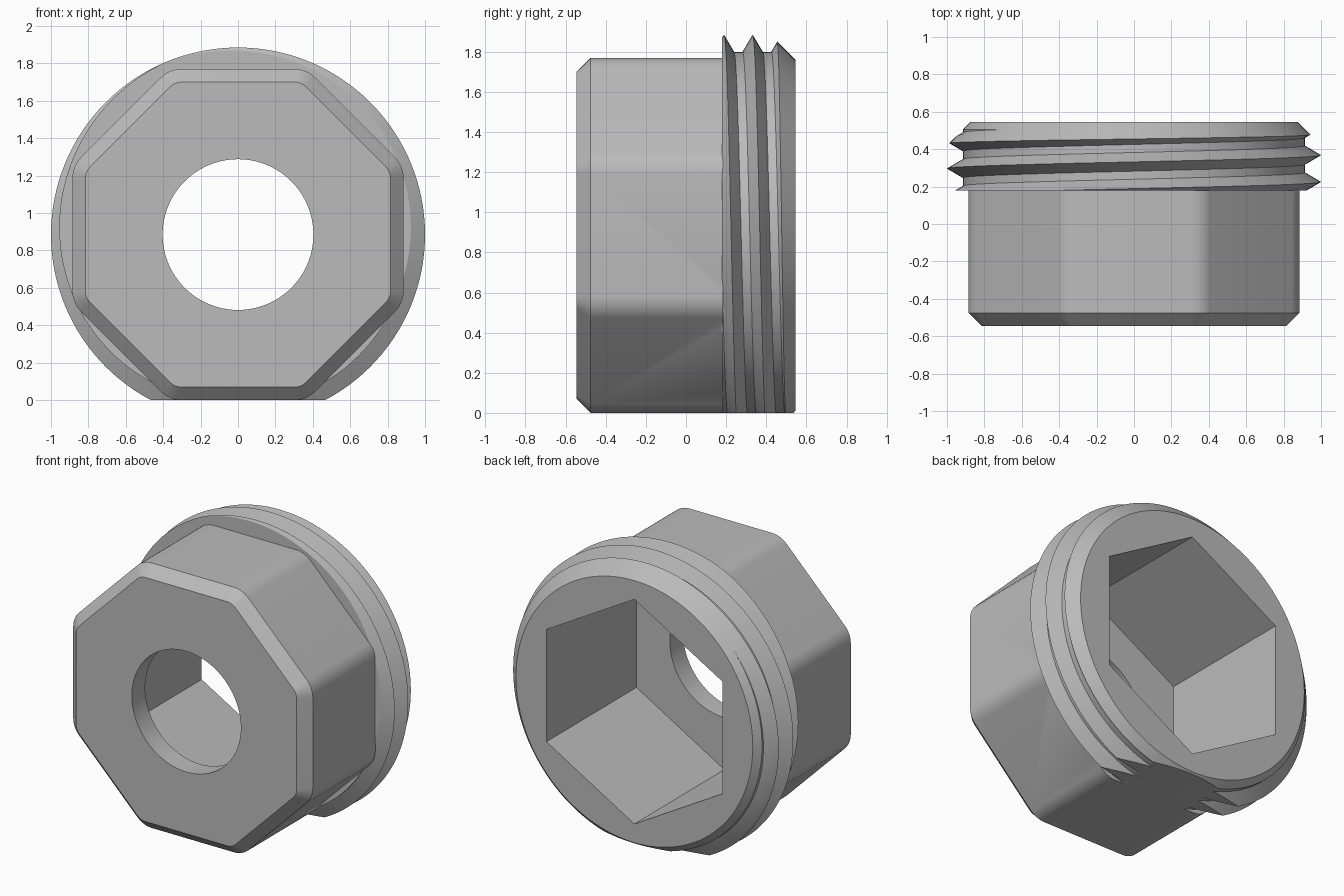
import bpy
import bmesh
from math import cos, sin, pi, radians

CENTRE = 0.885            # height of the axis
FRONT, BACK = -0.545, 0.545
COLLAR = 0.18             # where the threaded collar begins
PITCH, MAJOR, MINOR = 0.143, 1.0, 0.915
SEGMENTS = 128

old = bpy.data.objects.get("Cube")
if old:
    bpy.data.objects.remove(old, do_unlink=True)

steel = bpy.data.materials.new("grey steel")
steel.use_nodes = True
grey = (0.5, 0.5, 0.5, 1)
steel.diffuse_color = grey
steel.node_tree.nodes["Principled BSDF"].inputs["Base Color"].default_value = grey


def polar(radius, angle, y):
    return (radius * cos(angle), y, CENTRE + radius * sin(angle))


def ring(radius, y, sides=SEGMENTS, turn=0.0):
    return [polar(radius, turn + 2 * pi * i / sides, y) for i in range(sides)]


def rounded_octagon(apothem, corner, y, steps=6):
    points = []
    for k in range(8):
        mx, _, mz = polar((apothem - corner) / cos(pi / 8), pi / 8 + k * pi / 4, y)
        for s in range(steps + 1):
            a = (k + s / steps) * pi / 4
            points.append((mx + corner * cos(a), y, mz + corner * sin(a)))
    return points


def make_object(name, bm):
    bmesh.ops.recalc_face_normals(bm, faces=bm.faces)
    mesh = bpy.data.meshes.new(name)
    bm.to_mesh(mesh)
    bm.free()
    mesh.materials.append(steel)
    obj = bpy.data.objects.new(name, mesh)
    bpy.context.collection.objects.link(obj)
    return obj


def loft(rings):
    bm = bmesh.new()
    loops = [[bm.verts.new(p) for p in r] for r in rings]
    for a, b in zip(loops, loops[1:]):
        for i in range(len(a)):
            j = (i + 1) % len(a)
            bm.faces.new((a[i], a[j], b[j], b[i]))
    bm.faces.new(loops[0])
    bm.faces.new(loops[-1])
    return bm


def combine(target, tool, operation):
    mod = target.modifiers.new(operation.lower(), 'BOOLEAN')
    mod.operation = operation
    mod.solver = 'EXACT'
    mod.object = tool
    bpy.context.view_layer.objects.active = target
    bpy.ops.object.modifier_apply(modifier=mod.name)
    bpy.data.objects.remove(tool, do_unlink=True)


def helical_thread(turns=6):
    # one V ridge and a flat root per turn, swept along a helix
    bm = bmesh.new()
    start = 0.368 - 3 * PITCH
    profile = ((MAJOR, 0.0), (MINOR, 0.05), (MINOR, 0.093))
    total = turns * SEGMENTS
    last = total - SEGMENTS
    grid = {}
    for i in range(total + 1):
        for p, (radius, offset) in enumerate(profile):
            if p == 0 or i <= last:
                y = start + offset + PITCH * i / SEGMENTS
                grid[i, p] = bm.verts.new(polar(radius, -2 * pi * i / SEGMENTS, y))
    for i in range(last + 1):
        grid[i, 3] = grid[i + SEGMENTS, 0]
    for i in range(last):
        for p in range(3):
            bm.faces.new((grid[i, p], grid[i + 1, p], grid[i + 1, p + 1], grid[i, p + 1]))
    # fan caps at both ends
    for first, y in ((0, start - 0.1), (last, start + turns * PITCH + 0.1)):
        hub = bm.verts.new((0, y, CENTRE))
        loop = [grid[first + i, 0] for i in range(SEGMENTS + 1)]
        loop += [grid[first, 2], grid[first, 1]]
        for i, v in enumerate(loop):
            bm.faces.new((hub, v, loop[(i + 1) % len(loop)]))
    return make_object("threaded_collar", bm)


# threaded collar, trimmed to length with a chamfered end and a flat underside
collar = helical_thread()
bm = loft([ring(1.1, COLLAR), ring(1.1, 0.32), ring(0.875, BACK)])
bmesh.ops.bisect_plane(bm, geom=bm.verts[:] + bm.edges[:] + bm.faces[:],
                       plane_co=(0, 0, 0), plane_no=(0, 0, 1), clear_inner=True)
bmesh.ops.holes_fill(bm, edges=[e for e in bm.edges if e.is_boundary])
combine(collar, make_object("collar_trim", bm), 'INTERSECT')

# octagonal body with rounded corners and a chamfered front
body = make_object("plug_body", loft([
    rounded_octagon(0.815, 0.08, FRONT),
    rounded_octagon(CENTRE, 0.15, FRONT + 0.07),
    rounded_octagon(CENTRE, 0.15, COLLAR + 0.005)]))
combine(body, collar, 'UNION')

# hexagonal socket from the back and round bore through the front wall
socket = make_object("socket_cutter", loft([
    ring(0.75, -0.405, 6, pi / 6 ), ring(0.75, BACK + 0.2, 6, pi / 6)]))
combine(body, socket, 'DIFFERENCE')
bore = make_object("bore_cutter", loft([ring(0.403, FRONT - 0.2, 96), ring(0.403, 0, 96)]))
combine(body, bore, 'DIFFERENCE')

# smooth shading on the curved faces
bpy.ops.object.select_all(action='DESELECT')
body.select_set(True)
bpy.context.view_layer.objects.active = body
bpy.ops.object.shade_smooth_by_angle(angle=radians(30))
